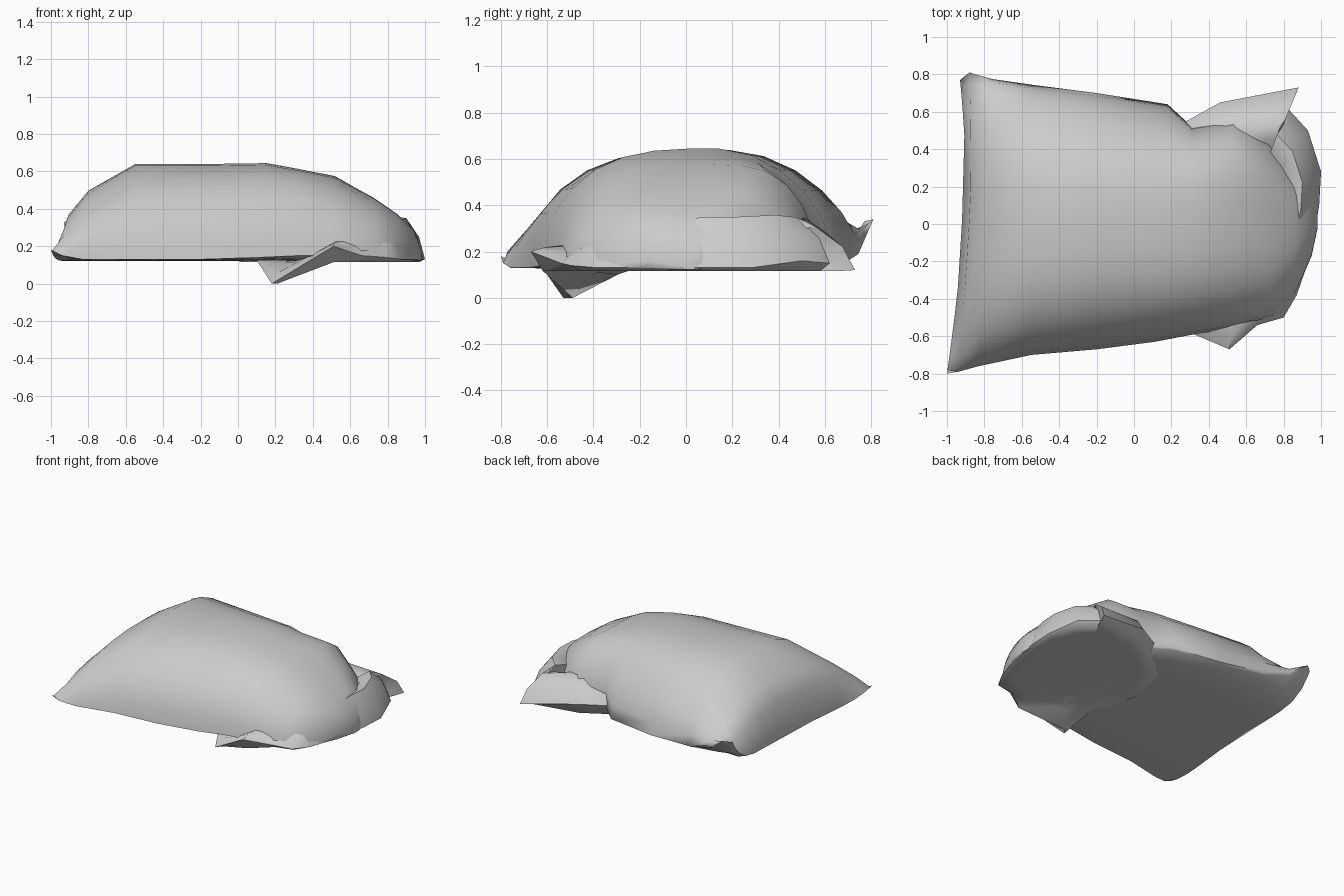
import bpy
import bmesh
from math import cos, pi
from mathutils import Vector

cube = bpy.data.objects.get("Cube")
if cube:
    bpy.data.objects.remove(cube)

FLOOR = 0.122  # height of the flat underside
SOLE = 0.117   # height of the folded mouth's underside
RIDGE = 0.18   # where the crown sits between front (-1) and back (1)
STEPS = 14

cloth = bpy.data.materials.new("grey_cloth")
cloth.use_nodes = True
grey = (0.6, 0.6, 0.6, 1)
cloth.diffuse_color = grey
cloth.node_tree.nodes["Principled BSDF"].inputs["Base Color"].default_value = grey


def finish(bm, name, angle):
    """Turn a bmesh into a smooth shaded cloth object."""
    bmesh.ops.remove_doubles(bm, verts=bm.verts, dist=0.0005)
    bmesh.ops.recalc_face_normals(bm, faces=bm.faces)
    mesh = bpy.data.meshes.new(name)
    bm.to_mesh(mesh)
    bm.free()
    mesh.materials.append(cloth)
    obj = bpy.data.objects.new(name, mesh)
    bpy.context.collection.objects.link(obj)
    bpy.ops.object.select_all(action="DESELECT")
    obj.select_set(True)
    bpy.context.view_layer.objects.active = obj
    bpy.ops.object.shade_smooth_by_angle(angle=angle)


def loft(name, sections, angle):
    """Skin closed loops of equal length and cap both ends."""
    bm = bmesh.new()
    loops = [[bm.verts.new(p) for p in points] for points in sections]
    for a, b in zip(loops, loops[1:]):
        for i in range(len(a)):
            bm.faces.new((a[i - 1], a[i], b[i], b[i - 1]))
    bm.faces.new(loops[0])
    bm.faces.new(loops[-1])
    finish(bm, name, angle)


# Stuffed bag: front seam point, back seam point, crown height, inward bow
stations = [
    ((-1, -.8, .18), (-.93, .77, .33), .13, .06),
    ((-.94, -.79, .15), (-.88, .81, .34), .39, .03),
    ((-.83, -.76, .13), (-.76, .775, .26), .5, 0),
    ((-.55, -.7, .13), (-.55, .745, .19), .64, 0),
    ((-.2, -.67, .13), (-.2, .7, .16), .64, 0),
    ((.11, -.63, .14), (.18, .64, .16), .645, 0),
    ((.32, -.59, .15), (.31, .52, .18), .615, 0),
    ((.5, -.56, .15), (.53, .56, .2), .575, 0),
    ((.74, -.5, .14), (.71, .45, .2), .46, 0),
    ((.86, -.38, .13), (.85, .3, .18), .37, 0),
    ((.95, -.17, .13), (.94, .16, .16), .28, 0),
    ((.98, -.03, .13), (.98, .07, .14), .18, 0),
]


def section(front, back, crown, bow):
    """Closed cross-section: domed over the top, flat underneath."""
    front, back = Vector(front), Vector(back)
    back_power = 2 if back.x < .3 else 3.5
    top, under = [], []
    for k in range(STEPS + 1):
        s = -cos(pi * k / STEPS)
        # Distance from the ridge, 0 on the ridge and 1 on either seam
        if s > RIDGE:
            u, power = (s - RIDGE) / (1 - RIDGE), back_power
        else:
            u, power = (RIDGE - s) / (1 + RIDGE), 3.2
        u = min(u, 1)
        p = front.lerp(back, (s + 1) / 2)
        p.x += bow * (1 - u ** 1.5)
        base = FLOOR + (p.z - FLOOR) * abs(s) ** 7
        dome = (1 - u ** power) ** .55
        top.append((p.x, p.y, base + (max(crown, base) - base) * dome))
        under.append((p.x, p.y, base))
    return top + under[-2:0:-1]


loft("stuffed_bag", [section(*st) for st in stations], 1.2)

# Folded mouth: rim with pointed ears, and how far the cloth swells inside it
rim = [
    (.18, -.53, 0, .1), (.51, -.67, .2, .03), (.66, -.54, .15, .08),
    (.8, -.5, .14, .12), (.87, -.38, .13, .16), (.95, -.15, .13, .18),
    (.99, .1, .13, .2), (1, .28, .13, .2), (.93, .5, .16, .18),
    (.82, .62, .15, .18), (.88, .73, .12, .17), (.46, .65, .2, .14),
    (.28, .55, .2, .1), (.04, .34, .13, .01), (0, 0, .115, .01),
    (.1, -.35, .125, .01),
]
hub = Vector((.6, .05, 0))


def ring(pull, height):
    """Rim pulled towards the hub, with its height set by a rule."""
    points = []
    for x, y, z, swell in rim:
        p = Vector((x, y, 0)).lerp(hub, pull)
        p.z = height(z, swell)
        points.append(p)
    return points


loft("folded_mouth", [
    ring(.22, lambda z, s: SOLE),
    ring(.07, lambda z, s: min(z, SOLE)),
    ring(0, lambda z, s: z),
    ring(.08, lambda z, s: z + s * .6),
    ring(.25, lambda z, s: z + s * 1.1),
    ring(.4, lambda z, s: z + s),
    ring(.6, lambda z, s: .2),
], .9)
